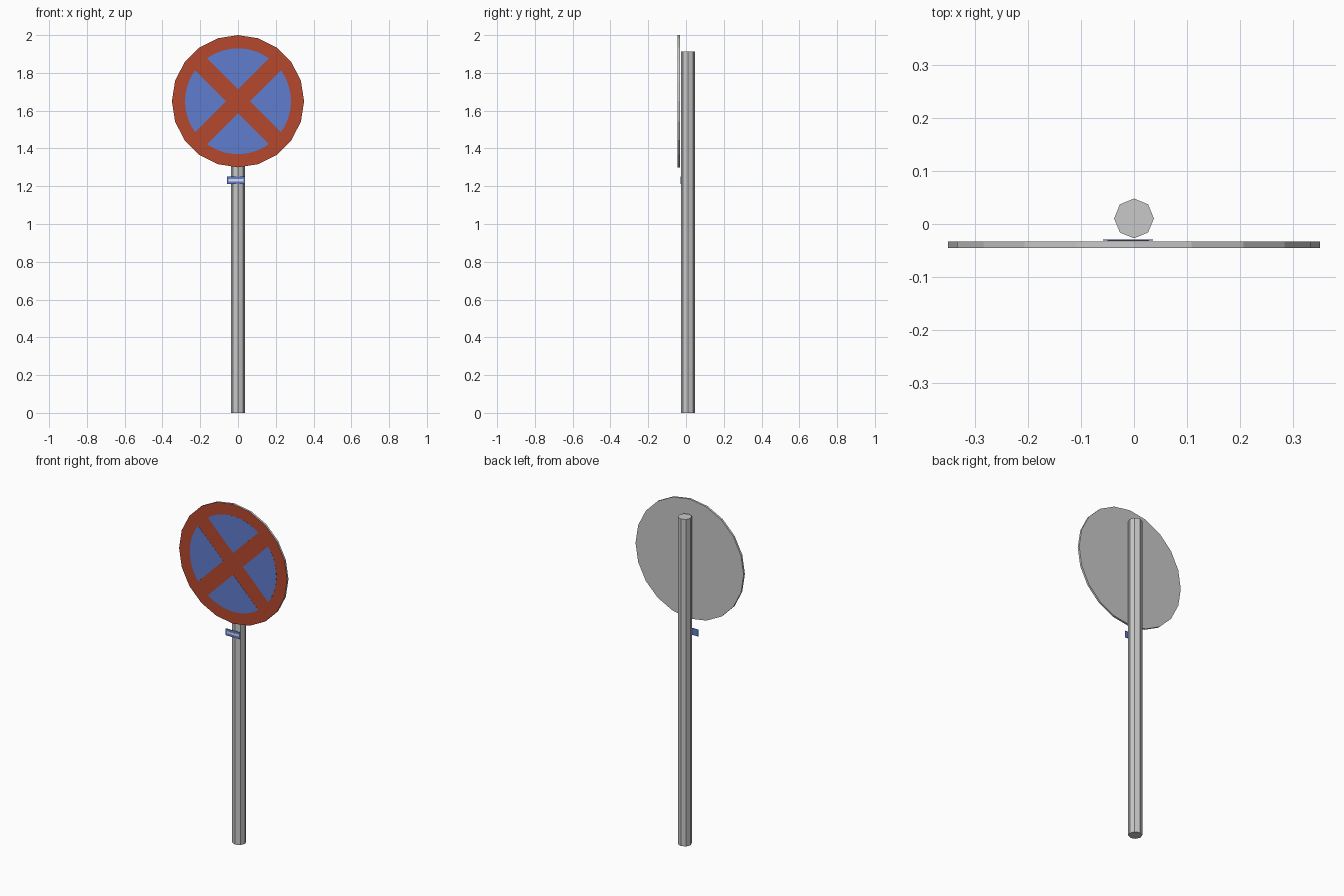
import bpy, bmesh, math

if "Cube" in bpy.data.objects:
    bpy.data.objects.remove(bpy.data.objects["Cube"])

def material(name, rgb):
    m = bpy.data.materials.new(name)
    m.diffuse_color = (*rgb, 1)
    m.use_nodes = True
    m.node_tree.nodes["Principled BSDF"].inputs["Base Color"].default_value = m.diffuse_color
    return m

GREY = material("galvanised_grey", (0.58, 0.58, 0.58))
RED = material("sign_red", (0.46, 0.065, 0.026))
BLUE = material("sign_blue", (0.115, 0.205, 0.62))
WHITE = material("label_white", (0.75, 0.78, 0.85))

def prism(name, outline, axis, lo, hi, mats):
    """Extrude a 2D outline along z (x,y outline) or y (x,z outline)."""
    bm = bmesh.new()
    place = (lambda a, b, t: (a, b, t)) if axis == "z" else (lambda a, b, t: (a, t, b))
    low = [bm.verts.new(place(a, b, lo)) for a, b in outline]
    high = [bm.verts.new(place(a, b, hi)) for a, b in outline]
    bm.faces.new(low)
    bm.faces.new(high)
    n = len(outline)
    for i in range(n):
        j = (i + 1) % n
        bm.faces.new((low[i], low[j], high[j], high[i]))
    bmesh.ops.recalc_face_normals(bm, faces=bm.faces)
    bm.normal_update()
    # a second material goes on the front (-y) face only
    if len(mats) > 1:
        for f in bm.faces:
            f.material_index = 1 if f.normal.y < -0.99 else 0
    me = bpy.data.meshes.new(name)
    bm.to_mesh(me)
    bm.free()
    for m in mats:
        me.materials.append(m)
    ob = bpy.data.objects.new(name, me)
    bpy.context.collection.objects.link(ob)
    return ob

def circle(r, n, ca, cb):
    return [(ca + r * math.cos(math.tau * i / n), cb + r * math.sin(math.tau * i / n))
            for i in range(n)]

# Octagonal pole
prism("pole", circle(0.0375, 8, 0, 0.0105), "z", 0, 1.914, [GREY])

# Round sign plate: grey metal with a red front
CZ, FRONT = 1.65, -0.045
prism("sign_plate", circle(0.35, 20, 0, CZ), "y", FRONT, -0.033, [GREY, RED])

# Four blue fields, leaving the red ring and diagonal cross
R, HALF_BAND, STEPS = 0.28, 0.045, 16
inset = math.asin(HALF_BAND / R)
for k, side in enumerate(("right", "top", "left", "bottom")):
    mid = k * math.pi / 2
    tip = HALF_BAND * math.sqrt(2)
    span = math.pi / 4 - inset
    pts = [(tip * math.cos(mid), CZ + tip * math.sin(mid))]
    for i in range(STEPS + 1):
        a = mid - span + 2 * span * i / STEPS
        pts.append((R * math.cos(a), CZ + R * math.sin(a)))
    prism("blue_field_" + side, pts, "y", FRONT - 0.0006, FRONT + 0.001, [BLUE])

# Small plain label on the pole, just below the sign
def rect(x0, x1, z0, z1):
    return [(x0, z0), (x1, z0), (x1, z1), (x0, z1)]

prism("label_plate", rect(-0.058, 0.036, 1.212, 1.252), "y", -0.031, -0.029, [BLUE])
prism("label_stripe", rect(-0.050, 0.028, 1.226, 1.238), "y", -0.0316, -0.0305, [WHITE])
